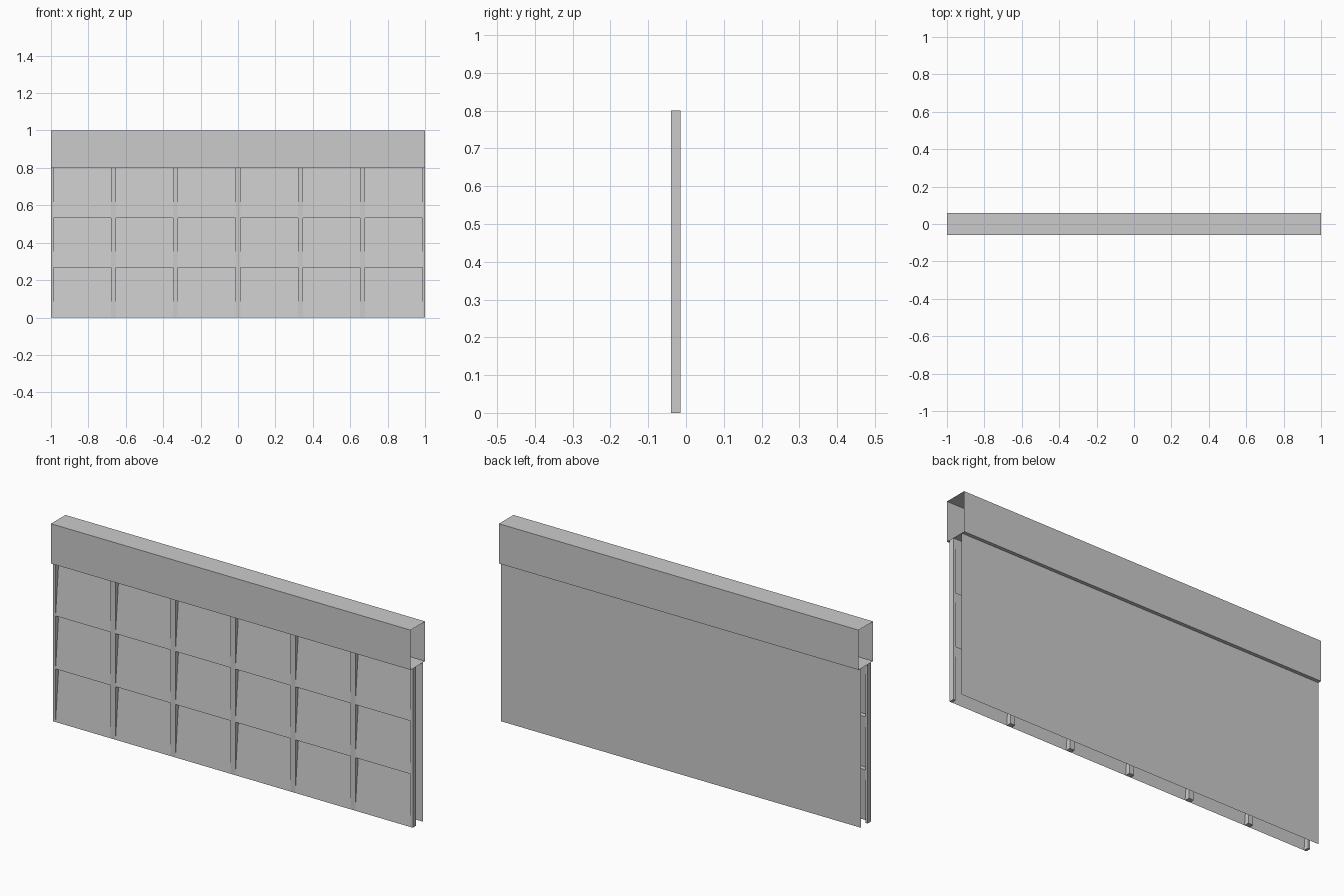
import bpy, bmesh

if "Cube" in bpy.data.objects:
    bpy.data.objects.remove(bpy.data.objects["Cube"])

FRONT, BACK = -0.04, -0.015   # depth range of the slats and bars
BAR_W, COLS, ROWS, HEIGHT = 0.027, 6, 3, 0.8


def finish(name, bm):
    mesh = bpy.data.meshes.new(name)
    bm.to_mesh(mesh)
    bm.free()
    ob = bpy.data.objects.new(name, mesh)
    bpy.context.collection.objects.link(ob)
    return ob


def sheet(name, profile, closed=False):
    """Sweep a (y, z) profile across the full width, with open ends."""
    bm = bmesh.new()
    left = [bm.verts.new((-1, y, z)) for y, z in profile]
    right = [bm.verts.new((1, y, z)) for y, z in profile]
    n = len(profile)
    for i in range(n if closed else n - 1):
        j = (i + 1) % n
        bm.faces.new((left[i], right[i], right[j], left[j]))
    return finish(name, bm)


def box(name, x0, x1, y0, y1, z0, z1):
    bm = bmesh.new()
    bmesh.ops.create_cube(bm, size=1)
    for v in bm.verts:
        v.co = (x1 if v.co.x > 0 else x0,
                y1 if v.co.y > 0 else y0,
                z1 if v.co.z > 0 else z0)
    return finish(name, bm)


# Header: rectangular tube open at both ends
sheet("header", [(-0.0575, 0.8), (0.0575, 0.8), (0.0575, 1), (-0.0575, 1)], closed=True)

# Flat back panel
sheet("back_panel", [(0.04, HEIGHT), (0.04, 0)])

# Front sheet: three slanted rows, each leaning forward at its foot
zigzag = []
for r in range(ROWS):
    zigzag += [(FRONT, HEIGHT * r / ROWS), (BACK, HEIGHT * (r + 1) / ROWS)]
sheet("slanted_slats", zigzag)

# Vertical bars between the columns, half width at the ends
for c in range(COLS + 1):
    x = -1 + 2 * c / COLS
    box(f"vertical_bar_{c + 1}", max(-1, x - BAR_W / 2), min(1, x + BAR_W / 2),
        FRONT, BACK, 0, HEIGHT)
